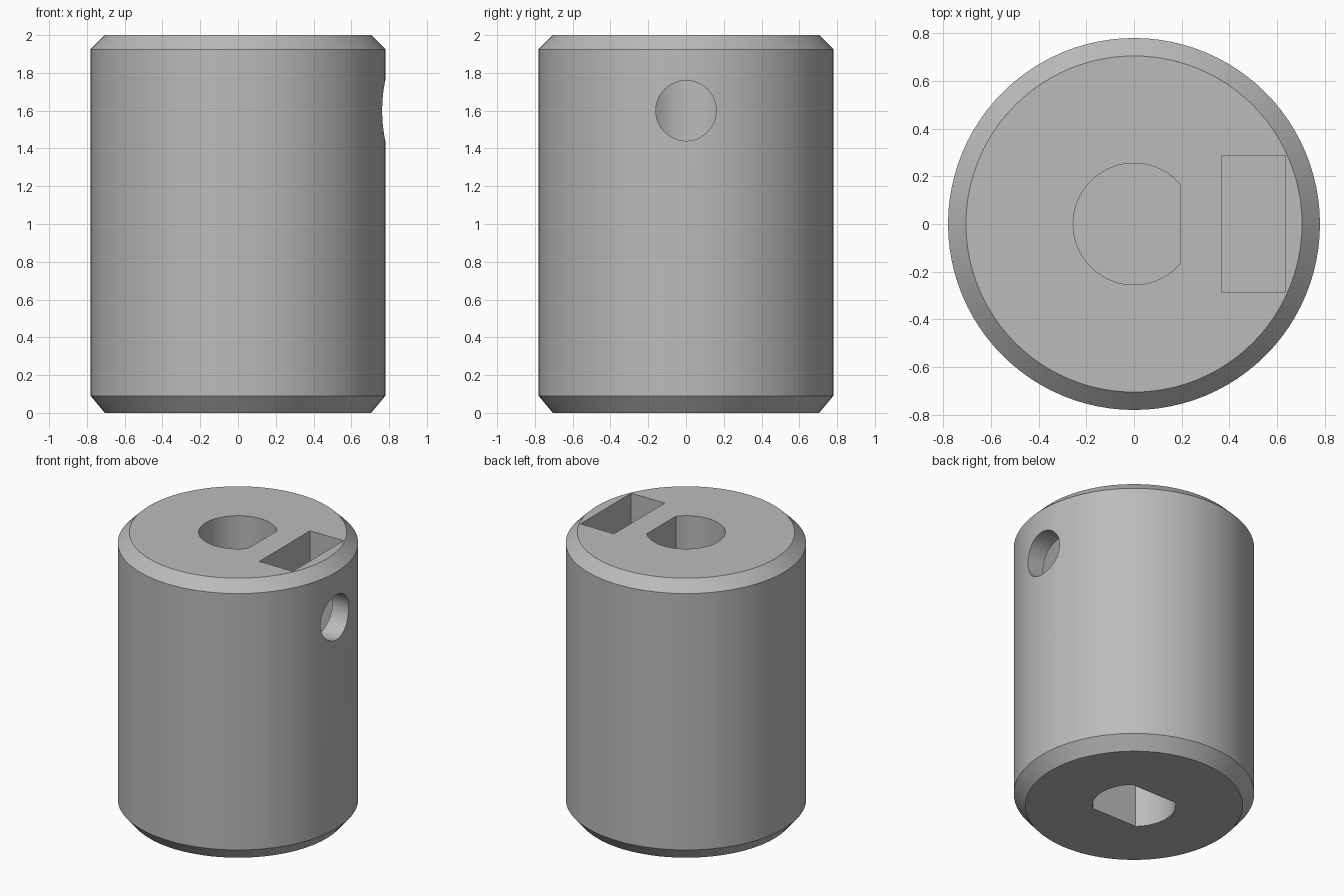
import bpy, bmesh, math
from mathutils import Matrix

if "Cube" in bpy.data.objects:
    bpy.data.objects.remove(bpy.data.objects["Cube"], do_unlink=True)

grey = bpy.data.materials.new("plain grey")
grey.use_nodes = True
colour = (0.5, 0.5, 0.5, 1)
grey.diffuse_color = colour
grey.node_tree.nodes["Principled BSDF"].inputs["Base Color"].default_value = colour


def make_object(name, bm):
    bmesh.ops.recalc_face_normals(bm, faces=bm.faces)
    mesh = bpy.data.meshes.new(name)
    bm.to_mesh(mesh)
    bm.free()
    mesh.materials.append(grey)
    obj = bpy.data.objects.new(name, mesh)
    bpy.context.collection.objects.link(obj)
    return obj


def circle(radius, sides):
    return [(radius * math.cos(math.tau * i / sides),
             radius * math.sin(math.tau * i / sides)) for i in range(sides)]


def loft(name, sections, matrix=Matrix()):
    """Join matching outlines, given as (outline, height), into a closed solid."""
    bm = bmesh.new()
    rings = [[bm.verts.new((x, y, z)) for x, y in pts] for pts, z in sections]
    n = len(rings[0])
    for low, high in zip(rings, rings[1:]):
        for i in range(n):
            j = (i + 1) % n
            bm.faces.new((low[i], low[j], high[j], high[i]))
    bm.faces.new(rings[0][::-1])
    bm.faces.new(rings[-1])
    bm.transform(matrix)
    return make_object(name, bm)


def arc(radius, start, end, steps=48):
    return [(radius * math.cos(start + (end - start) * i / steps),
             radius * math.sin(start + (end - start) * i / steps))
            for i in range(steps + 1)]


# Chamfered cylindrical body
R, r, n = 0.78, 0.705, 96
body = loft("coupler_body", [(circle(r, n), 0), (circle(R, n), 0.09),
                             (circle(R, n), 1.925), (circle(r, n), 2)])

# Upper bore with one flat
a = math.acos(0.195 / 0.255)
d_shape = arc(0.255, a, math.tau - a)
upper_bore = loft("upper_bore_cutter", [(d_shape, 1.1), (d_shape, 2.1)])

# Lower bore with two flats
b = math.asin(0.2 / 0.27)
double_d = arc(0.27, -b, b, 24) + arc(0.27, math.pi - b, math.pi + b, 24)
lower_bore = loft("lower_bore_cutter", [(double_d, -0.1), (double_d, 0.9)])

# Nut slot in the top
slot = [(0.37, -0.287), (0.635, -0.287), (0.635, 0.287), (0.37, 0.287)]
nut_slot = loft("nut_slot_cutter", [(slot, 1.31), (slot, 2.1)])

# Screw hole from the side into the upper bore
side = Matrix.Translation((0, 0, 1.6)) @ Matrix.Rotation(math.pi / 2, 4, "Y")
hole = circle(0.16, 48)
screw_hole = loft("screw_hole_cutter", [(hole, 0.05), (hole, 1)], side)

# Cut everything out of the body
bpy.ops.object.select_all(action="DESELECT")
bpy.context.view_layer.objects.active = body
body.select_set(True)
for cutter in (upper_bore, lower_bore, nut_slot, screw_hole):
    cutter.hide_render = True
    mod = body.modifiers.new(cutter.name, "BOOLEAN")
    mod.operation = "DIFFERENCE"
    mod.solver = "EXACT"
    mod.object = cutter
    bpy.ops.object.modifier_apply(modifier=mod.name)
    bpy.data.objects.remove(cutter, do_unlink=True)

bpy.ops.object.shade_smooth_by_angle(angle=math.radians(25))
